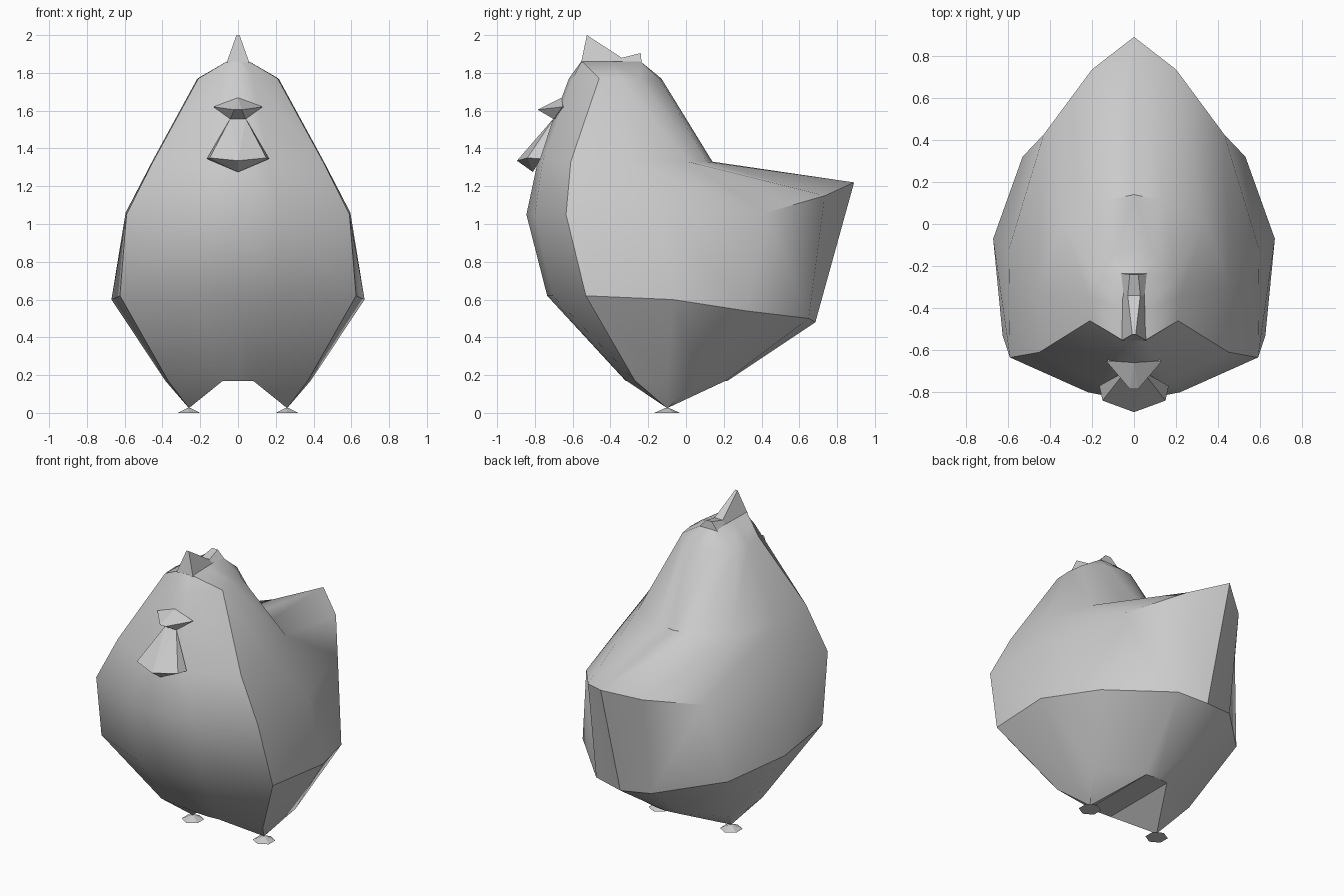
import bpy, bmesh, math
from mathutils import Vector

if "Cube" in bpy.data.objects:
    bpy.data.objects.remove(bpy.data.objects["Cube"])


def finish(bm, name, smooth=None):
    bmesh.ops.recalc_face_normals(bm, faces=bm.faces)
    me = bpy.data.meshes.new(name)
    bm.to_mesh(me)
    bm.free()
    ob = bpy.data.objects.new(name, me)
    bpy.context.collection.objects.link(ob)
    if smooth:
        bpy.ops.object.select_all(action='DESELECT')
        ob.select_set(True)
        bpy.context.view_layer.objects.active = ob
        bpy.ops.object.shade_smooth_by_angle(angle=math.radians(smooth))
    return ob


def mirrored_hull(name, pts):
    """Convex solid from half of its corner points."""
    bm = bmesh.new()
    for x, y, z in pts:
        for s in ((1, -1) if x else (1,)):
            bm.verts.new((s * x, y, z))
    bmesh.ops.convex_hull(bm, input=bm.verts)
    return finish(bm, name)


# Body: vertical profiles from the breast round to the tail, top to bottom
heights = [1.86, 1.77, 1.33, 1.05, 0.62, 0.17]
breast_y = [-0.555, -0.62, -0.785, -0.845, -0.735, -0.32]
breast_side = [(.03, -.555), (.08, -.60), (.16, -.76), (.22, -.80), (.24, -.705), (.08, -.315)]
front_edge = [(.06, -.55), (.21, -.46), (.45, -.61), (.59, -.635), (.625, -.53), (.37, -.27)]
flank = [(.06, -.40), (.215, -.35), (.455, -.30), (.595, -.12), (.67, -.07), (.385, -.10)]
back_edge = [(.06, -.24), (.20, -.25), (.34, .01), (.43, .425), (.53, .32), (.37, .07)]
tail_side = [(.03, -.24), (.09, -.14), (.14, .11), (.20, .735), (.20, .65), (.08, .21)]
tail_y = [-0.24, -0.13, 0.14, 0.89, 0.685, 0.22]

profiles = [[(0, y) for y in breast_y], breast_side, front_edge, flank,
            back_edge, tail_side, [(0, y) for y in tail_y]]
z_shift = {(3, 3): .01, (3, 4): -.02, (4, 3): .01, (4, 4): -.08,
           (5, 3): .10, (5, 4): -.12, (6, 3): .17, (6, 4): -.14}

bm = bmesh.new()
grid = [[bm.verts.new((x, y, heights[r] + z_shift.get((c, r), 0)))
         for r, (x, y) in enumerate(col)] for c, col in enumerate(profiles)]
for a, b in zip(grid, grid[1:]):
    for r in range(5):
        bm.faces.new((a[r], b[r], b[r + 1], a[r + 1]))
bm.faces.new([c[0] for c in grid])

# Leg points and belly
base = [c[5] for c in grid]
bm.faces.new((base[0], base[1], base[5], base[6]))
ankle = bm.verts.new((.26, -.10, .025))
loop = base[1:6]
for i in range(5):
    bm.faces.new((loop[i], loop[(i + 1) % 5], ankle))
bmesh.ops.mirror(bm, geom=bm.verts[:] + bm.edges[:] + bm.faces[:],
                 axis='X', merge_dist=0.001)
bmesh.ops.remove_doubles(bm, verts=bm.verts, dist=0.0005)
finish(bm, "body", 35)

# Feet
for side, x in (("left", -.26), ("right", .26)):
    bm = bmesh.new()
    bmesh.ops.create_cone(bm, cap_ends=True, segments=6, radius1=.068,
                          radius2=.012, depth=.025)
    bmesh.ops.translate(bm, verts=bm.verts, vec=Vector((x, -.10, .0125)))
    finish(bm, side + "_foot")

# Beak
mirrored_hull("beak", [(.13, -.655, 1.62), (.06, -.58, 1.61), (0, -.655, 1.67),
                       (.02, -.785, 1.605), (.04, -.70, 1.555)])

# Wattle
mirrored_hull("wattle", [(.04, -.70, 1.56), (0, -.895, 1.335), (.15, -.84, 1.35),
                         (.165, -.77, 1.345), (0, -.81, 1.275)])

# Comb: tapered side profile (half width, y, z)
bottom = [(.06, -.555, 1.855), (.055, -.34, 1.855), (.065, -.235, 1.855)]
top = [(.008, -.525, 2.0), (.03, -.34, 1.88), (.02, -.24, 1.905)]
bm = bmesh.new()
rings = []
for (bw, by, bz), (tw, ty, tz) in zip(bottom, top):
    rings.append([bm.verts.new(p) for p in
                  ((-bw, by, bz), (bw, by, bz), (tw, ty, tz), (-tw, ty, tz))])
for a, b in zip(rings, rings[1:]):
    for i in range(4):
        j = (i + 1) % 4
        bm.faces.new((a[i], a[j], b[j], b[i]))
bm.faces.new(rings[0])
bm.faces.new(rings[-1])
finish(bm, "comb")
